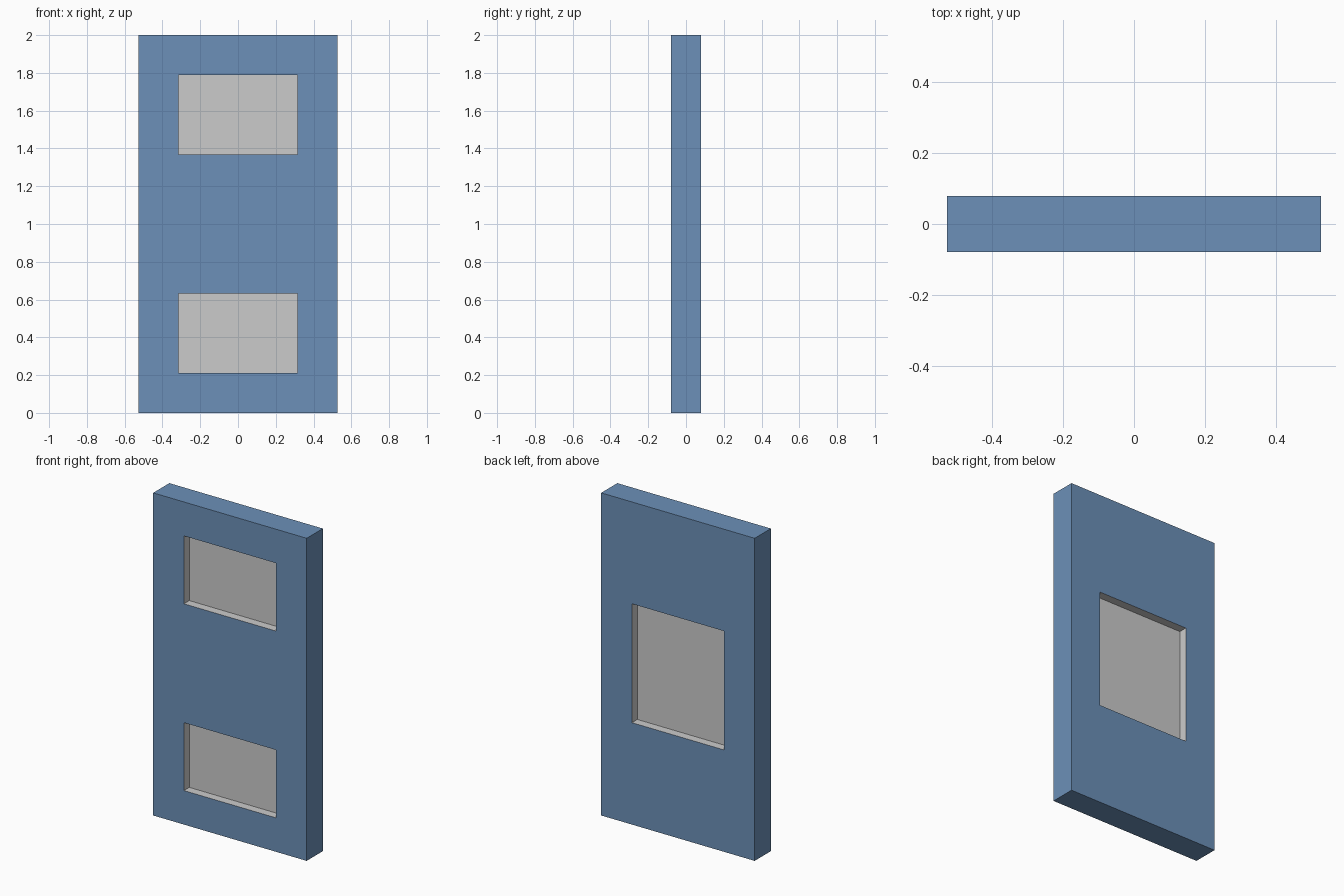
import bpy, bmesh

if "Cube" in bpy.data.objects:
    bpy.data.objects.remove(bpy.data.objects["Cube"])

U = 2 / 19                      # layout module of the panel
XS = [-5, -3, 3, 5]             # column lines, in modules
ZS = [0, 2, 6, 13, 17, 19]      # row lines, in modules
Y = 0.75                        # half thickness
FLOOR = 0.25                    # recess floor, from the middle plane

blue = bpy.data.materials.new("blue")
blue.diffuse_color = (0.15, 0.28, 0.48, 1)
blue.use_nodes = True
blue.node_tree.nodes["Principled BSDF"].inputs["Base Color"].default_value = blue.diffuse_color


def make_object(name, quads, material=None):
    bm = bmesh.new()
    for q in quads:
        bm.faces.new([bm.verts.new([c * U for c in p]) for p in q])
    bmesh.ops.remove_doubles(bm, verts=bm.verts, dist=1e-5)
    mesh = bpy.data.meshes.new(name)
    bm.to_mesh(mesh)
    bm.free()
    if material:
        mesh.materials.append(material)
    ob = bpy.data.objects.new(name, mesh)
    bpy.context.collection.objects.link(ob)
    return ob


def upright(x0, x1, z0, z1, y, side):
    """Upright quad at depth y, facing -y for side -1 and +y for side 1."""
    q = [(x0, y, z0), (x1, y, z0), (x1, y, z1), (x0, y, z1)]
    return q if side < 0 else q[::-1]


# Panel: front and back sheets with openings, closed by four edges
openings = {-1: [(2, 6), (13, 17)], 1: [(6, 13)]}
panel = []
for side, holes in openings.items():
    for x0, x1 in zip(XS, XS[1:]):
        for z0, z1 in zip(ZS, ZS[1:]):
            if not (x0 == -3 and (z0, z1) in holes):
                panel.append(upright(x0, x1, z0, z1, side * Y, side))
for z0, z1 in zip(ZS, ZS[1:]):
    panel.append([(5, -Y, z0), (5, Y, z0), (5, Y, z1), (5, -Y, z1)])
    panel.append([(-5, Y, z0), (-5, -Y, z0), (-5, -Y, z1), (-5, Y, z1)])
for x0, x1 in zip(XS, XS[1:]):
    panel.append([(x0, -Y, 19), (x1, -Y, 19), (x1, Y, 19), (x0, Y, 19)])
    panel.append([(x0, Y, 0), (x1, Y, 0), (x1, -Y, 0), (x0, -Y, 0)])
make_object("panel", panel, blue)


# Recesses: open grey trays set into the openings
def recess(name, z0, z1, side):
    rim = upright(-3, 3, z0, z1, side * Y, side)
    floor = upright(-3, 3, z0, z1, side * FLOOR, side)
    walls = [[rim[i], rim[(i + 1) % 4], floor[(i + 1) % 4], floor[i]]
             for i in range(4)]
    make_object(name, [floor] + walls)


recess("front_lower_recess", 2, 6, -1)
recess("front_upper_recess", 13, 17, -1)
recess("back_recess", 6, 13, 1)
